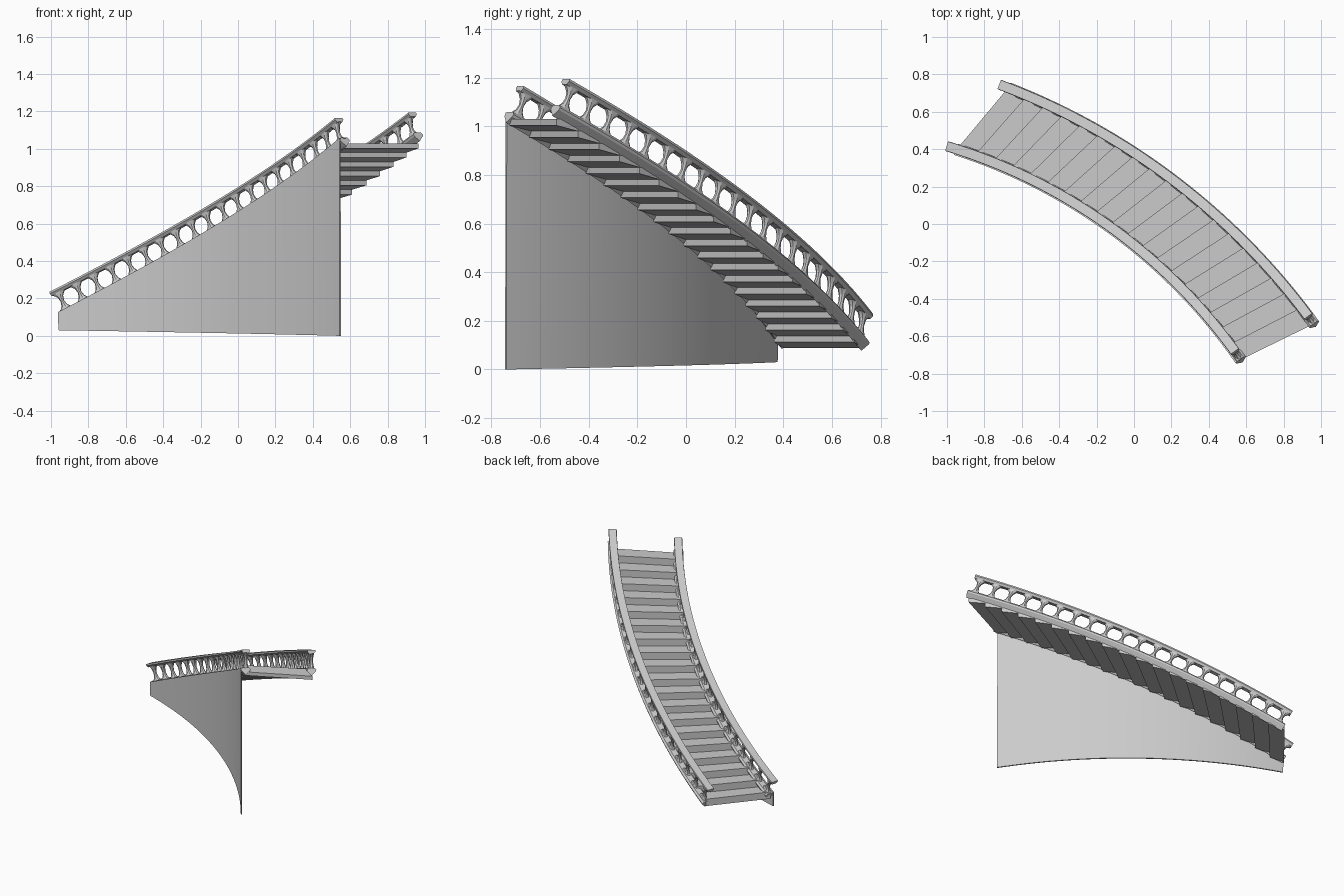
import bpy, math
from mathutils import Vector

if "Cube" in bpy.data.objects:
    bpy.data.objects.remove(bpy.data.objects["Cube"])

STEPS, SEG = 19, 38


class Side:
    """Circular plan arc through three points, climbing evenly from z0 to z1."""
    def __init__(self, a, b, c, z0, z1):
        (ax, ay), (bx, by), (cx, cy) = a, b, c
        d = 2 * (ax * (by - cy) + bx * (cy - ay) + cx * (ay - by))
        A, B, C = ax * ax + ay * ay, bx * bx + by * by, cx * cx + cy * cy
        self.ox = (A * (by - cy) + B * (cy - ay) + C * (ay - by)) / d
        self.oy = (A * (cx - bx) + B * (ax - cx) + C * (bx - ax)) / d
        self.r = math.hypot(ax - self.ox, ay - self.oy)
        self.a0 = math.atan2(ay - self.oy, ax - self.ox)
        self.a1 = math.atan2(cy - self.oy, cx - self.ox)
        self.z0, self.z1 = z0, z1
        self.slope = math.atan2(z1 - z0, self.r * abs(self.a1 - self.a0))

    def frame(self, t):
        a = self.a0 + (self.a1 - self.a0) * t
        lat = Vector((math.cos(a), math.sin(a), 0))
        tan = Vector((math.sin(a), -math.cos(a), 0))
        p = Vector((self.ox, self.oy, 0)) + lat * self.r
        p.z = self.z0 + (self.z1 - self.z0) * t
        cs, sn = math.cos(self.slope), math.sin(self.slope)
        up = Vector((0, 0, 1))
        return p, lat, tan * cs + up * sn, up * cs - tan * sn


def make(name, verts, faces, smooth=True):
    me = bpy.data.meshes.new(name)
    me.from_pydata([tuple(v) for v in verts], [], faces)
    ob = bpy.data.objects.new(name, me)
    bpy.context.collection.objects.link(ob)
    bpy.ops.object.select_all(action='DESELECT')
    ob.select_set(True)
    bpy.context.view_layer.objects.active = ob
    bpy.ops.object.mode_set(mode='EDIT')
    bpy.ops.mesh.select_all(action='SELECT')
    bpy.ops.mesh.normals_make_consistent(inside=False)
    bpy.ops.object.mode_set(mode='OBJECT')
    if smooth:
        bpy.ops.object.shade_smooth_by_angle(angle=math.radians(25))
    return ob


def loft(rings, verts, faces):
    """Add a capped skin over equal-sized rings."""
    base, k = len(verts), len(rings[0])
    for ring in rings:
        verts += ring
    for i in range(len(rings) - 1):
        for j in range(k):
            p, q = base + i * k, base + (i + 1) * k
            faces.append((p + j, p + (j + 1) % k, q + (j + 1) % k, q + j))
    faces.append(tuple(range(base, base + k)))
    faces.append(tuple(range(base + (len(rings) - 1) * k, base + len(rings) * k)))


def sweep(name, side, profile):
    rings = []
    for i in range(SEG + 1):
        p, lat, tan, nor = side.frame(i / SEG)
        rings.append([p + lat * u + nor * n for u, n in profile])
    v, f = [], []
    loft(rings, v, f)
    make(name, v, f)


inner = Side((-.95, .40), (.015, -.125), (.57, -.725), .122, 1.052)
outer = Side((-.672, .727), (.572, -.08), (.962, -.535), .115, 1.08)

HANDRAIL = [(-.025, .125), (.025, .125), (.027, .115), (.016, .101), (-.016, .101), (-.027, .115)]
CURB = [(-.02, .008), (.02, .008), (.031, -.004), (.028, -.014), (0, -.042), (-.028, -.014), (-.031, -.004)]
# baluster rings: height, half width along the rail, half depth
BALUSTER = [(.004, .044, .020), (.013, .030, .018), (.030, .016, .014), (.054, .010, .011),
            (.078, .016, .014), (.094, .030, .018), (.104, .044, .020)]

# balustrades
for label, side in (("inner", inner), ("outer", outer)):
    sweep(label + "_handrail", side, HANDRAIL)
    sweep(label + "_curb", side, CURB)
    v, f = [], []
    for i in range(STEPS + 1):
        p, lat, tan, nor = side.frame(.018 + .964 * i / STEPS)
        rings = []
        for h, w, d in BALUSTER:
            rings.append([p + nor * h + tan * w * math.cos(a) + lat * d * math.sin(a)
                          for a in (math.pi * (k + .5) / 4 for k in range(8))])
        loft(rings, v, f)
    make(label + "_balusters", v, f)

# steps with sloping undersides
RISE = .0495
v, f = [], []
for i in range(STEPS):
    z = .138 + RISE * i
    rings = []
    for side, off in ((inner, -.005), (outer, .005)):
        ring = []
        for t, h in ((i, z), (i + 1, z), (i + 1, z - .026), (i, z - RISE)):
            p, lat, _, _ = side.frame(t / STEPS)
            p = p + lat * off
            ring.append(Vector((p.x, p.y, h)))
        rings.append(ring)
    loft(rings, v, f)
make("steps", v, f, smooth=False)

# thin curved wall under the inner balustrade
rings = []
for i in range(SEG + 1):
    t = i / SEG
    p, lat, _, nor = inner.frame(t)
    a, b = p - lat * .033, p - lat * .024
    foot = .03 * (1 - t)
    rings.append([a + nor * .006, b + nor * .006,
                  Vector((b.x, b.y, foot)), Vector((a.x, a.y, foot))])
v, f = [], []
loft(rings, v, f)
make("curved_wall", v, f)
